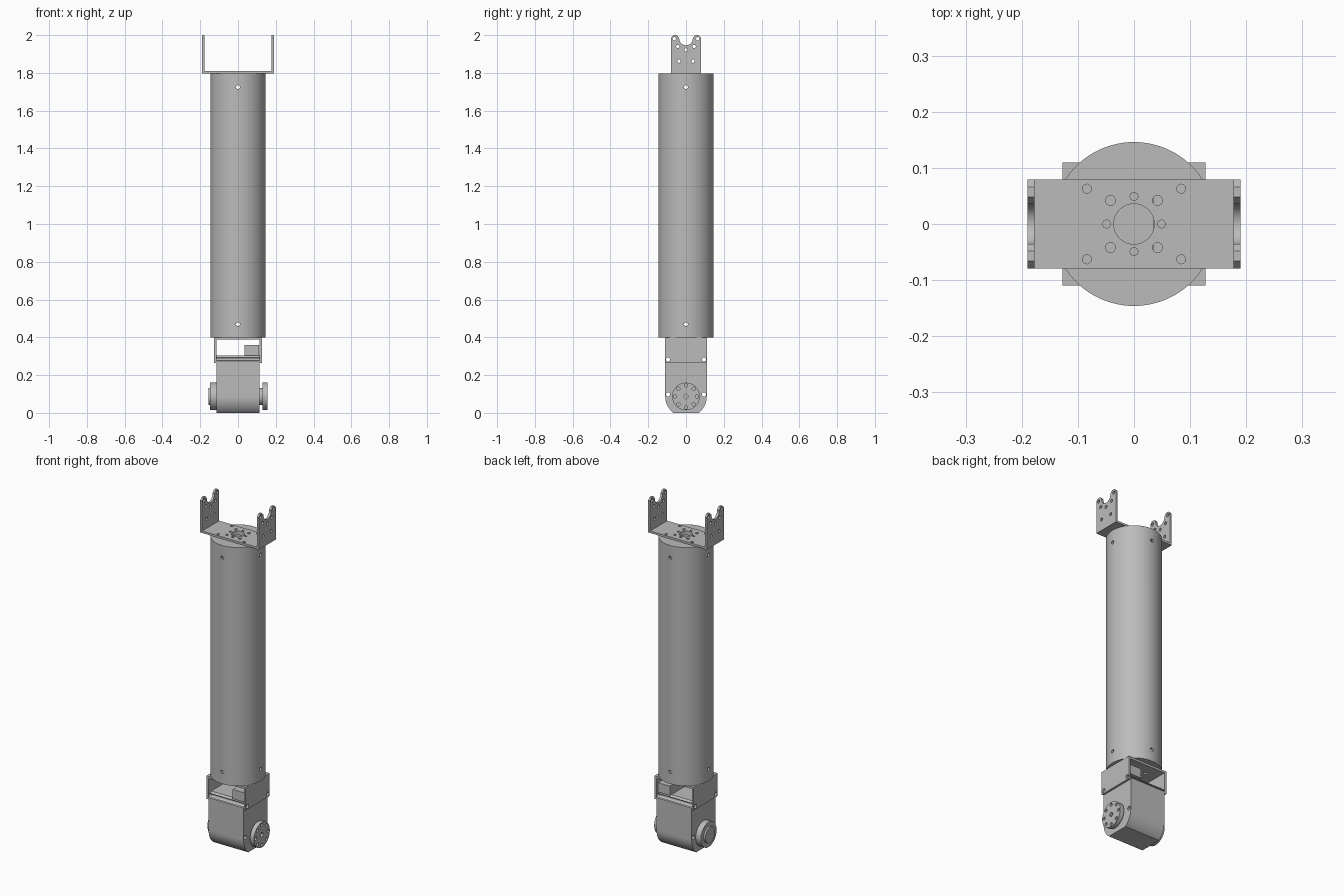
import bpy, bmesh, math
from mathutils import Matrix, Vector

if "Cube" in bpy.data.objects:
    bpy.data.objects.remove(bpy.data.objects["Cube"], do_unlink=True)

grey = bpy.data.materials.new("light_grey")
grey.use_nodes = True
GREY = (0.5, 0.5, 0.5, 1)
grey.diffuse_color = GREY
grey.node_tree.nodes["Principled BSDF"].inputs["Base Color"].default_value = GREY

ROT = {"X": Matrix.Rotation(math.pi / 2, 4, "Y"),
       "Y": Matrix.Rotation(math.pi / 2, 4, "X"), "Z": Matrix()}


def make(name, bm):
    bmesh.ops.recalc_face_normals(bm, faces=bm.faces)
    mesh = bpy.data.meshes.new(name)
    bm.to_mesh(mesh)
    bm.free()
    mesh.materials.append(grey)
    obj = bpy.data.objects.new(name, mesh)
    bpy.context.collection.objects.link(obj)
    return obj


def add_rod(bm, axis, centre, radius, length, sides=16):
    bmesh.ops.create_cone(bm, cap_ends=True, segments=sides, radius1=radius, radius2=radius,
                          depth=length, matrix=Matrix.Translation(centre) @ ROT[axis])


def rod(name, axis, centre, radius, length, sides=64):
    bm = bmesh.new()
    add_rod(bm, axis, centre, radius, length, sides)
    return make(name, bm)


def box(name, lo, hi):
    lo, hi = Vector(lo), Vector(hi)
    bm = bmesh.new()
    bmesh.ops.create_cube(bm, size=1, matrix=Matrix.Translation((lo + hi) / 2)
                          @ Matrix.Diagonal((hi - lo).to_4d()))
    return make(name, bm)


def side_profile(name, points, x0, x1):
    """Extrude a (y, z) outline from x0 to x1."""
    bm = bmesh.new()
    face = bm.faces.new([bm.verts.new((x0, y, z)) for y, z in points])
    new = bmesh.ops.extrude_face_region(bm, geom=[face])["geom"]
    bmesh.ops.translate(bm, vec=(x1 - x0, 0, 0),
                        verts=[v for v in new if isinstance(v, bmesh.types.BMVert)])
    return make(name, bm)


def drill(obj, holes):
    """Cut rods (axis, centre, radius, length) out of an object."""
    for group in holes:
        bm = bmesh.new()
        for hole in group:
            add_rod(bm, *hole)
        cutter = make("drill_helper", bm)
        cutter.hide_render = True
        mod = obj.modifiers.new("holes", "BOOLEAN")
        mod.operation, mod.solver, mod.object = "DIFFERENCE", "EXACT", cutter
        with bpy.context.temp_override(object=obj, active_object=obj):
            bpy.ops.object.modifier_apply(modifier=mod.name)
        bpy.data.objects.remove(cutter, do_unlink=True)


def smooth(obj):
    bpy.ops.object.select_all(action="DESELECT")
    obj.select_set(True)
    bpy.context.view_layer.objects.active = obj
    bpy.ops.object.shade_smooth_by_angle(angle=math.radians(30))


def arc(cy, cz, radius, start, end, steps):
    angles = [math.radians(start + (end - start) * i / steps) for i in range(steps + 1)]
    return [(cy + radius * math.cos(a), cz + radius * math.sin(a)) for a in angles]


BOTTOM, TOP = 0.4, 1.797
PLATE = 0.012
SIGNS = (-1, 1)
mid = (BOTTOM + TOP) / 2

# Hollow tube with crossing screw holes at each end
tube = rod("tube", "Z", (0, 0, mid), 0.146, TOP - BOTTOM, 96)
drill(tube, [[("Z", (0, 0, mid), 0.134, 2, 96)],
             [("X", (0, 0, z), 0.01, 1) for z in (0.47, 1.725)],
             [("Y", (0, 0, z), 0.01, 1) for z in (0.47, 1.725)]])

# Bolt pattern shared by end caps and bracket plates
def bolt_holes(z):
    holes = [("Z", (0, 0, z), 0.036, 0.1, 48)]
    for s in SIGNS:
        holes += [("Z", (s * 0.049, 0, z), 0.007, 0.1), ("Z", (0, s * 0.049, z), 0.007, 0.1)]
        holes += [("Z", (s * 0.042, t * 0.042, z), 0.009, 0.1) for t in SIGNS]
    return holes


caps = []
for name, z in (("lower_cap", BOTTOM + PLATE / 2), ("upper_cap", TOP - PLATE / 2)):
    cap = rod(name, "Z", (0, 0, z), 0.135, PLATE, 96)
    drill(cap, [bolt_holes(z)])
    caps.append(cap)

# Upper fork bracket: drilled base and two notched arms
base = box("fork_base", (-0.177, -0.079, TOP), (0.177, 0.079, TOP + PLATE))
drill(base, [bolt_holes(TOP), [("Z", (s * 0.084, t * 0.063, TOP), 0.008, 0.1)
                               for s in SIGNS for t in SIGNS]])
outline = [(-0.079, TOP), (0.079, TOP), (0.079, 1.985), (0.066, 2), (0.048, 2), (0.036, 1.985)]
outline += arc(0, 1.982, 0.036, 0, -180, 16)
outline += [(-0.036, 1.985), (-0.048, 2), (-0.066, 2), (-0.079, 1.985)]
for side, s in (("left", 1), ("right", -1)):
    arm = side_profile("fork_arm_" + side, outline, s * 0.177, s * 0.19)
    spots = [(t * y, z) for t in SIGNS for y, z in ((0.062, 1.981), (0.043, 1.94), (0.037, 1.862))]
    drill(arm, [[("X", (s * 0.183, y, z), 0.009, 0.1) for y, z in spots + [(0, 1.922)]]])
    smooth(arm)

# Lower bracket: top plate and two side flanges
plate = box("motor_bracket_plate", (-0.115, -0.11, BOTTOM - PLATE), (0.115, 0.11, BOTTOM))
drill(plate, [bolt_holes(BOTTOM)])
for side, s in (("left", 1), ("right", -1)):
    x0, x1 = sorted((s * 0.115, s * 0.127))
    flange = box("motor_bracket_flange_" + side, (x0, -0.11, 0.265), (x1, 0.11, BOTTOM))
    drill(flange, [[("X", (0, t * 0.095, 0.283), 0.011, 1) for t in SIGNS]])
    smooth(flange)

# Motor body: round underside clipped flat, chamfered top
AXLE = 0.087
outline = arc(0, AXLE, 0.11, -52.3, 0, 12) + [(0.11, 0.275), (0.085, 0.305)]
outline += [(-y, z) for y, z in reversed(outline)]
motor = side_profile("motor_body", outline, -0.114, 0.114)
drill(motor, [[("X", (0, t * 0.095, z), 0.011, 1) for t in SIGNS for z in (0.098, 0.283)]])
box("motor_connector", (0.035, -0.1, 0.305), (0.11, 0.1, 0.36))

# Left output disc on a narrow shaft, with a ring of bolt holes
shaft = rod("output_shaft", "X", (0.122, 0, AXLE), 0.045, 0.02)
disc = rod("output_disc", "X", (0.142, 0, AXLE), 0.073, 0.026)
ring = [("X", (0.155, 0.058 * math.cos(i * math.pi / 4), AXLE + 0.058 * math.sin(i * math.pi / 4)),
         0.009, 0.04) for i in range(8)]
drill(disc, [ring, [("X", (0.155, 0, AXLE), 0.015, 0.04, 4)]])

# Right idler disc with a raised hub
idler = rod("idler_disc", "X", (-0.13, 0, AXLE), 0.073, 0.034)
hub = rod("idler_hub", "X", (-0.151, 0, AXLE), 0.046, 0.012)

for part in [tube, base, plate, motor, shaft, disc, idler, hub] + caps:
    smooth(part)
